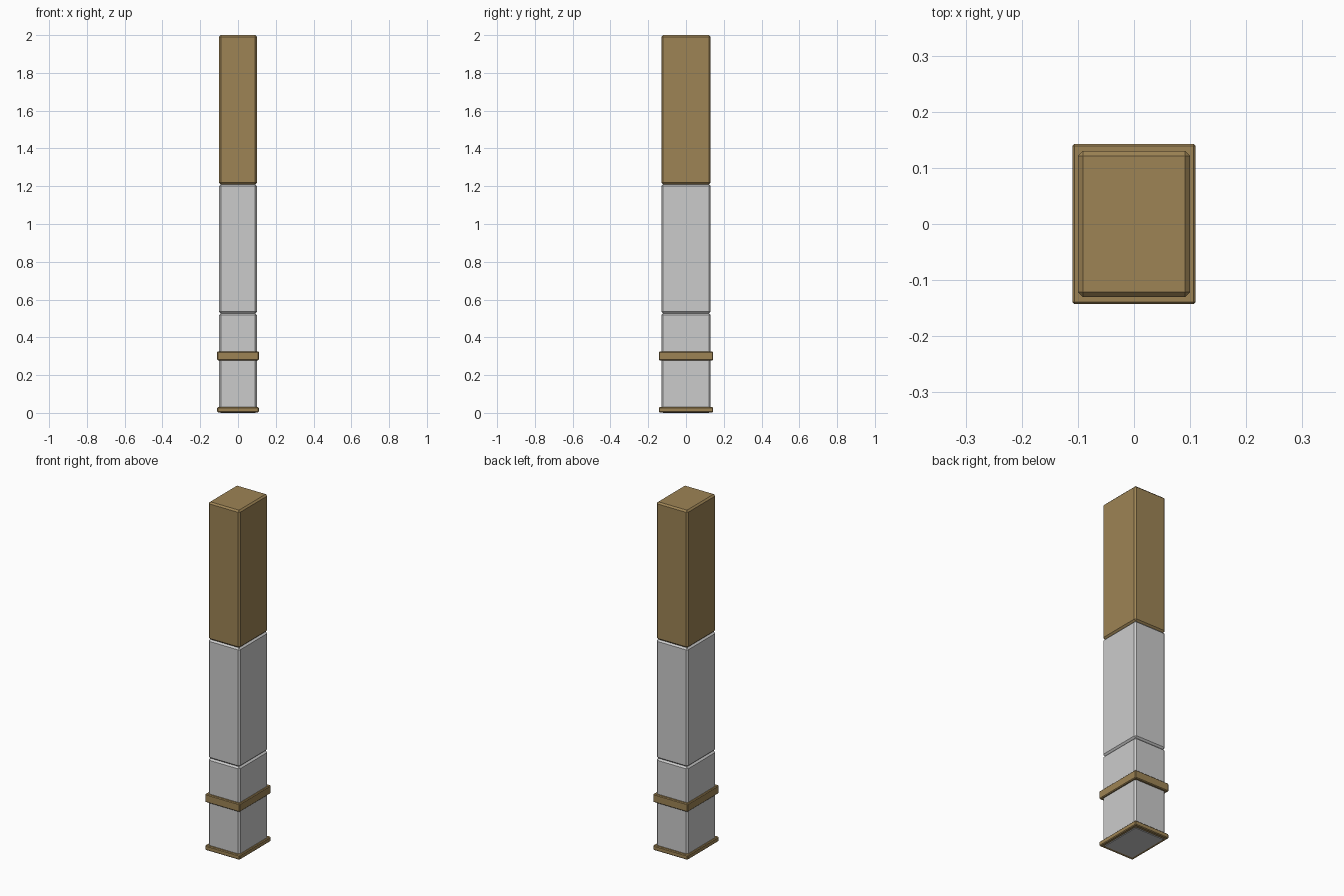
import bpy

if "Cube" in bpy.data.objects:
    bpy.data.objects.remove(bpy.data.objects["Cube"])

brown = bpy.data.materials.new("warm_brown")
brown.diffuse_color = (0.34, 0.23, 0.09, 1)
brown.use_nodes = True
brown.node_tree.nodes["Principled BSDF"].inputs["Base Color"].default_value = brown.diffuse_color


def block(name, width, depth, z0, z1, bevel, mat=None):
    """Chamfered box standing between two heights."""
    bpy.ops.mesh.primitive_cube_add(size=1, location=(0, 0, (z0 + z1) / 2))
    ob = bpy.context.object
    ob.name = name
    ob.scale = (width, depth, z1 - z0)
    bpy.ops.object.transform_apply(location=False, rotation=False, scale=True)
    mod = ob.modifiers.new("chamfer", 'BEVEL')
    mod.width = bevel
    mod.segments = 1
    if mat:
        ob.data.materials.append(mat)
    return ob


# Stacked pillar sections
block("lower_section", 0.20, 0.26, 0.0, 0.527, 0.009)
block("middle_section", 0.20, 0.26, 0.527, 1.21, 0.009)
block("upper_section", 0.20, 0.26, 1.21, 2.0, 0.009, brown)

# Projecting trim bands
block("base_trim", 0.22, 0.286, 0.003, 0.03, 0.004, brown)
block("band_trim", 0.22, 0.286, 0.278, 0.325, 0.004, brown)
